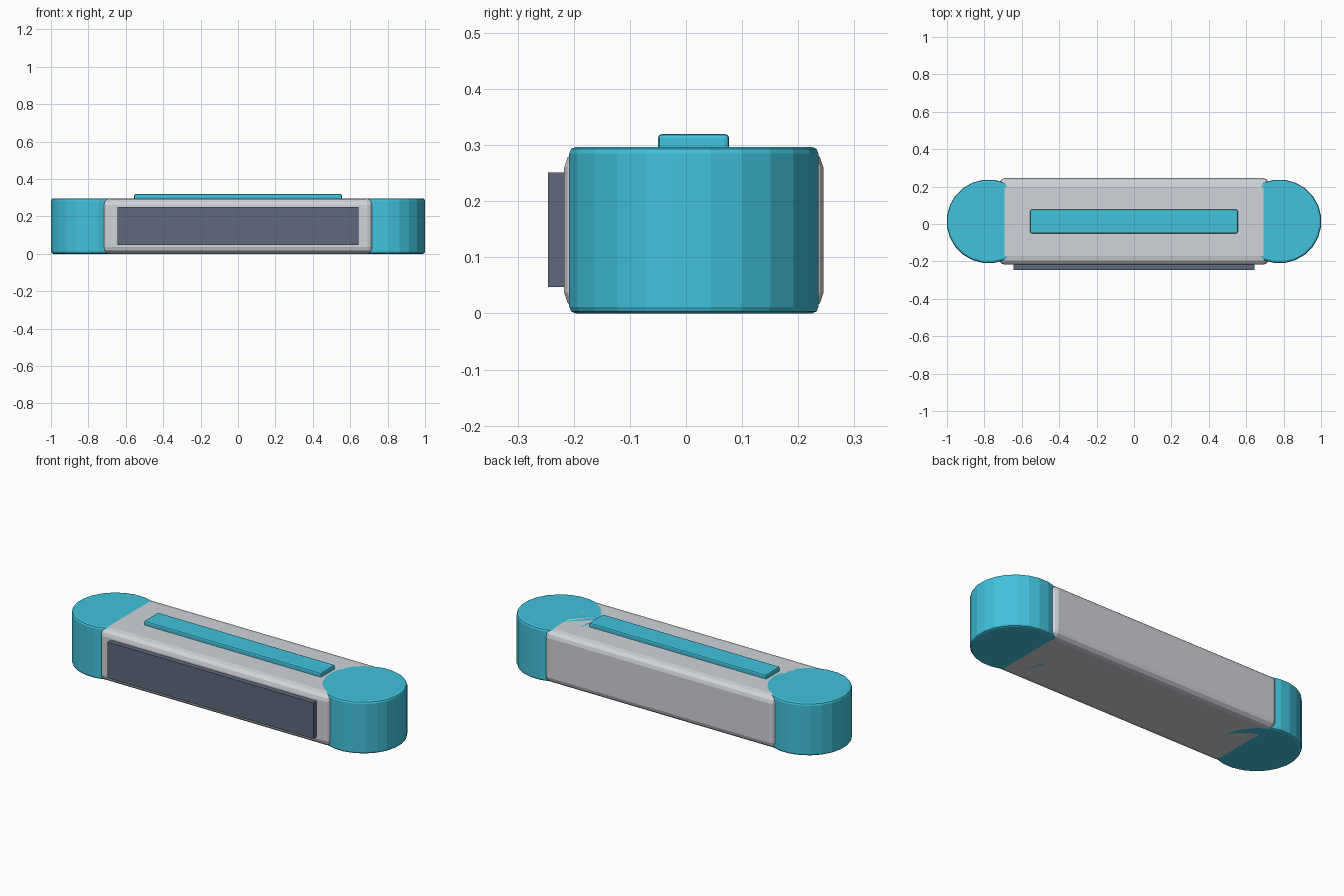
import bpy
import bmesh
import math
from mathutils import Matrix, Vector

old = bpy.data.objects.get("Cube")
if old:
    bpy.data.objects.remove(old, do_unlink=True)


def material(name, rgb):
    """Flat material from 0-255 sRGB values."""
    linear = [((c / 255 + 0.055) / 1.055) ** 2.4 for c in rgb]
    mat = bpy.data.materials.new(name)
    mat.use_nodes = True
    mat.diffuse_color = (*linear, 1)
    mat.node_tree.nodes["Principled BSDF"].inputs["Base Color"].default_value = (*linear, 1)
    return mat


def finish(name, bm, mat):
    mesh = bpy.data.meshes.new(name)
    bm.to_mesh(mesh)
    bm.free()
    mesh.materials.append(mat)
    obj = bpy.data.objects.new(name, mesh)
    bpy.context.collection.objects.link(obj)
    return obj


def box(name, low, high, mat, round_xyz=None, segments=3):
    """Box between two corners, with a separate edge rounding per axis."""
    low, high = Vector(low), Vector(high)
    scale = Vector(round_xyz or (1, 1, 1))
    size = high - low
    bm = bmesh.new()
    bmesh.ops.create_cube(bm, size=1)
    bmesh.ops.scale(bm, vec=[s / r for s, r in zip(size, scale)], verts=bm.verts)
    if round_xyz:
        bmesh.ops.bevel(bm, geom=bm.edges[:], offset=1, segments=segments,
                        profile=0.5, affect='EDGES')
        bmesh.ops.scale(bm, vec=scale, verts=bm.verts)
    bmesh.ops.translate(bm, vec=(low + high) / 2, verts=bm.verts)
    return finish(name, bm, mat)


def end_cap(name, x, mat):
    """Upright faceted drum with softened rims."""
    sides, radius = 24, 0.224
    bm = bmesh.new()
    bmesh.ops.create_cone(bm, cap_ends=True, segments=sides, radius1=radius,
                          radius2=radius, depth=HEIGHT,
                          matrix=Matrix.Rotation(math.pi / sides, 4, 'Z'))
    rims = [e for e in bm.edges if abs(e.verts[0].co.z - e.verts[1].co.z) < 0.01]
    bmesh.ops.bevel(bm, geom=rims, offset=0.012, segments=2, profile=0.5, affect='EDGES')
    bmesh.ops.translate(bm, vec=(x, MIDDLE, HEIGHT / 2), verts=bm.verts)
    return finish(name, bm, mat)


HEIGHT = 0.297
MIDDLE = 0.014

grey = material("light grey", (208, 211, 217))
teal = material("teal", (64, 194, 220))
slate = material("dark slate", (94, 105, 126))

# Main rounded body
box("body", (-0.725, -0.217, 0), (0.725, 0.245, HEIGHT), grey, (0.032, 0.046, 0.037))

# Rounded end drums
for side, sign in (("left", 1), ("right", -1)):
    end_cap(side + "_end_cap", sign * 0.778, teal)

# Front panel and raised bar on top
box("front_panel", (-0.645, -0.246, 0.047), (0.645, -0.2, 0.251), slate)
box("top_bar", (-0.555, -0.05, 0.28), (0.555, 0.077, 0.32), teal,
    (0.007, 0.008, 0.007), 2)
